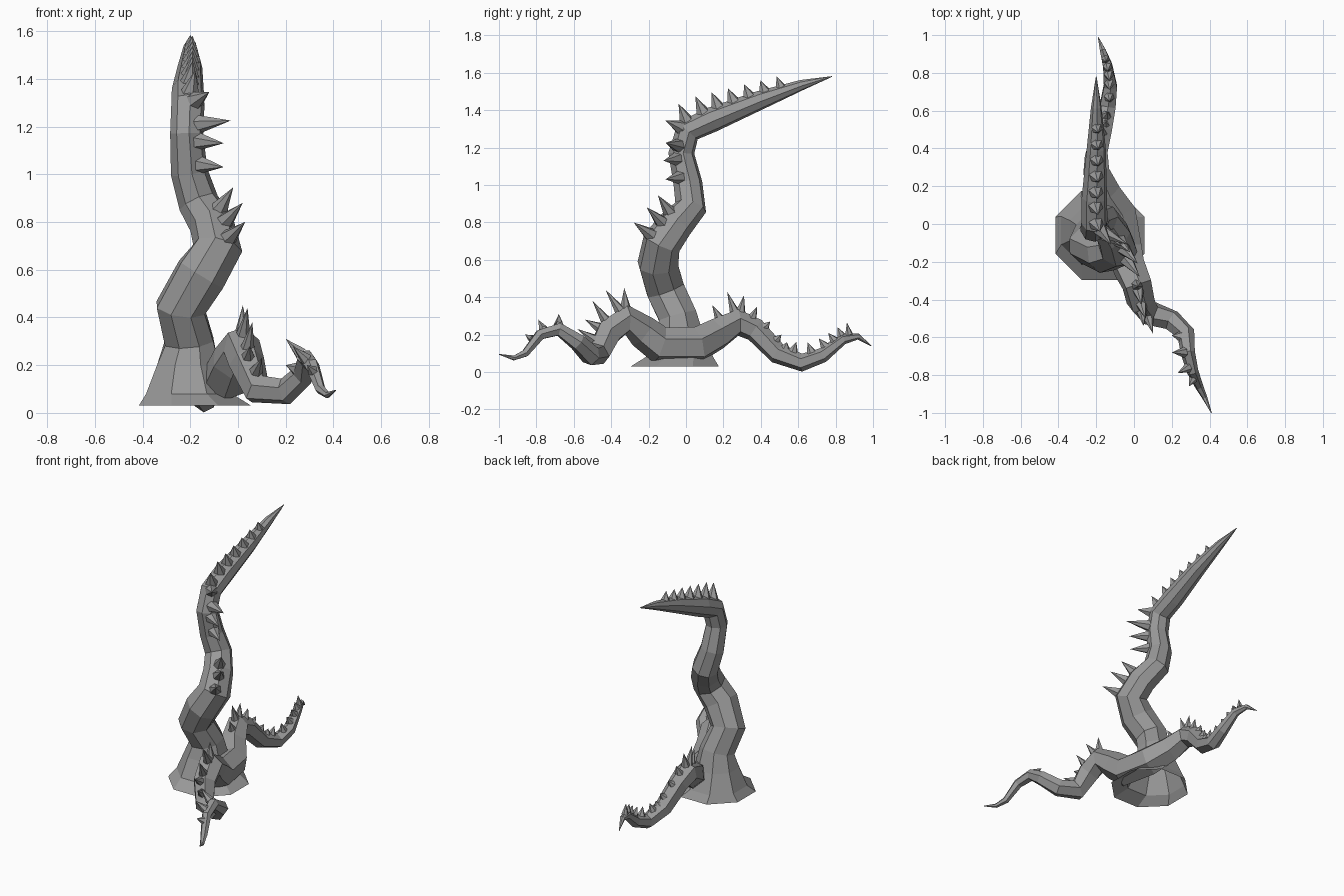
import bpy, math
from mathutils import Vector

cube = bpy.data.objects.get("Cube")
if cube:
    bpy.data.objects.remove(cube, do_unlink=True)

grey = bpy.data.materials.new("stone_grey")
grey.use_nodes = True
tone = (0.32, 0.32, 0.32, 1)
grey.diffuse_color = tone
grey.node_tree.nodes["Principled BSDF"].inputs["Base Color"].default_value = tone


def make(name, verts, faces):
    mesh = bpy.data.meshes.new(name)
    mesh.from_pydata(verts, [], faces)
    mesh.materials.append(grey)
    obj = bpy.data.objects.new(name, mesh)
    bpy.context.collection.objects.link(obj)
    return obj


def limb(name, path, sides, flat_rings=0):
    """Faceted open tube through (x, y, z, radius) points, with a twist-free frame.
    The first flat_rings rings lie level."""
    pts = [Vector(p[:3]) for p in path]
    verts, faces = [], []
    side, last = None, None
    for i, p in enumerate(pts):
        a = (p - pts[i - 1]).normalized() if i else Vector()
        b = (pts[i + 1] - p).normalized() if i + 1 < len(pts) else Vector()
        t = Vector((0, 0, 1)) if i < flat_rings else (a + b).normalized()
        if side is None:
            side = t.orthogonal().normalized()
        else:
            side = last.rotation_difference(t) @ side
        last = t
        other = t.cross(side)
        for k in range(sides):
            ang = math.tau * (k + 0.5) / sides
            verts.append(p + path[i][3] * (side * math.cos(ang) + other * math.sin(ang)))
    for i in range(len(pts) - 1):
        for k in range(sides):
            n = (k + 1) % sides
            r = i * sides
            faces.append((r + k, r + n, r + sides + n, r + sides + k))
    return make(name, verts, faces)


def spikes(name, path, tips, width):
    """Six-sided thorns from the limb surface to each tip point."""
    verts, faces = [], []
    for tip in map(Vector, tips):
        best = None
        for p, q in zip(path, path[1:]):
            a, b = Vector(p[:3]), Vector(q[:3])
            f = max(0, min(1, (tip - a).dot(b - a) / (b - a).length_squared))
            c = a.lerp(b, f)
            r = p[3] + (q[3] - p[3]) * f
            if best is None or (tip - c).length < best[0]:
                best = ((tip - c).length, c, r)
        _, c, r = best
        d = (tip - c).normalized()
        foot = c + d * r * 0.75
        w = min(width, 0.012 + r * 0.45)
        u = d.orthogonal().normalized()
        v = d.cross(u)
        n = len(verts)
        for k in range(6):
            ang = math.tau * k / 6
            verts.append(foot + w * (u * math.cos(ang) + v * math.sin(ang)))
        verts.append(tip)
        faces += [(n + k, n + (k + 1) % 6, n + 6) for k in range(6)]
    return make(name, verts, faces)


# Trunk with a low skirt, bending upward, then sweeping to the back
trunk = [(-.18, -.06, .03, .255), (-.205, -.035, .08, .195), (-.21, -.035, .2, .14),
         (-.205, -.045, .3, .11), (-.24, -.11, .44, .11), (-.155, -.15, .58, .112),
         (-.085, -.13, .69, .105), (-.11, -.055, .79, .094), (-.165, .025, .88, .086),
         (-.205, .01, 1.01, .078), (-.215, -.025, 1.17, .07), (-.21, .01, 1.29, .07),
         (-.21, .14, 1.35, .068), (-.2, .4, 1.455, .051), (-.2, .62, 1.535, .028),
         (-.2, .78, 1.58, .002)]
limb("trunk", trunk, 8, 3)

# Low roots: one continuous body from the front tip to the back tip
front_root = [(.41, -1, .095, .002), (.375, -.92, .075, .014), (.345, -.86, .1, .022),
              (.31, -.78, .2, .031), (.285, -.68, .228, .038), (.275, -.58, .16, .048),
              (.2, -.51, .09, .057), (.08, -.47, .1, .067), (.035, -.41, .215, .076),
              (.015, -.32, .28, .082), (-.025, -.23, .215, .09)]
back_root = [(-.05, -.14, .145, .1), (-.085, .06, .145, .1), (-.155, .17, .205, .088),
             (-.2, .28, .265, .073), (-.2, .37, .225, .064), (-.17, .49, .1, .057),
             (-.14, .62, .05, .048), (-.125, .73, .09, .04), (-.14, .84, .175, .028),
             (-.165, .92, .19, .017), (-.19, .99, .14, .002)]
limb("roots", front_root + back_root, 6)

# Thorns on the trunk: side row, then an even row on the swept top
trunk_tips = [(.03, -.28, .8), (.02, -.21, .88), (-.02, -.15, .945), (-.06, -.11, 1.03),
              (-.06, -.12, 1.13), (-.03, -.11, 1.225), (-.12, -.11, 1.345),
              (-.18, -.04, 1.435)]
trunk_tips += [(-.19, .05 + .087 * i, 1.475 + .021 * i) for i in range(6)]
spikes("trunk_thorns", trunk, trunk_tips, .04)

# Thorns on the two root halves
front_tips = [(.02, -.33, .45), (.04, -.43, .44), (.06, -.5, .38), (.05, -.54, .28),
              (.1, -.58, .23), (.2, -.59, .2), (.2, -.68, .31), (.23, -.79, .28),
              (.29, -.86, .2)]
spikes("front_root_thorns", front_root, front_tips, .03)
back_tips = [(-.16, .14, .36), (-.2, .22, .43), (-.2, .31, .41), (-.19, .38, .35),
             (-.18, .45, .27), (-.16, .51, .2), (-.15, .54, .16), (-.14, .59, .16),
             (-.13, .65, .16), (-.13, .71, .18), (-.13, .76, .21), (-.14, .81, .24),
             (-.15, .86, .265)]
spikes("back_root_thorns", back_root, back_tips, .028)
